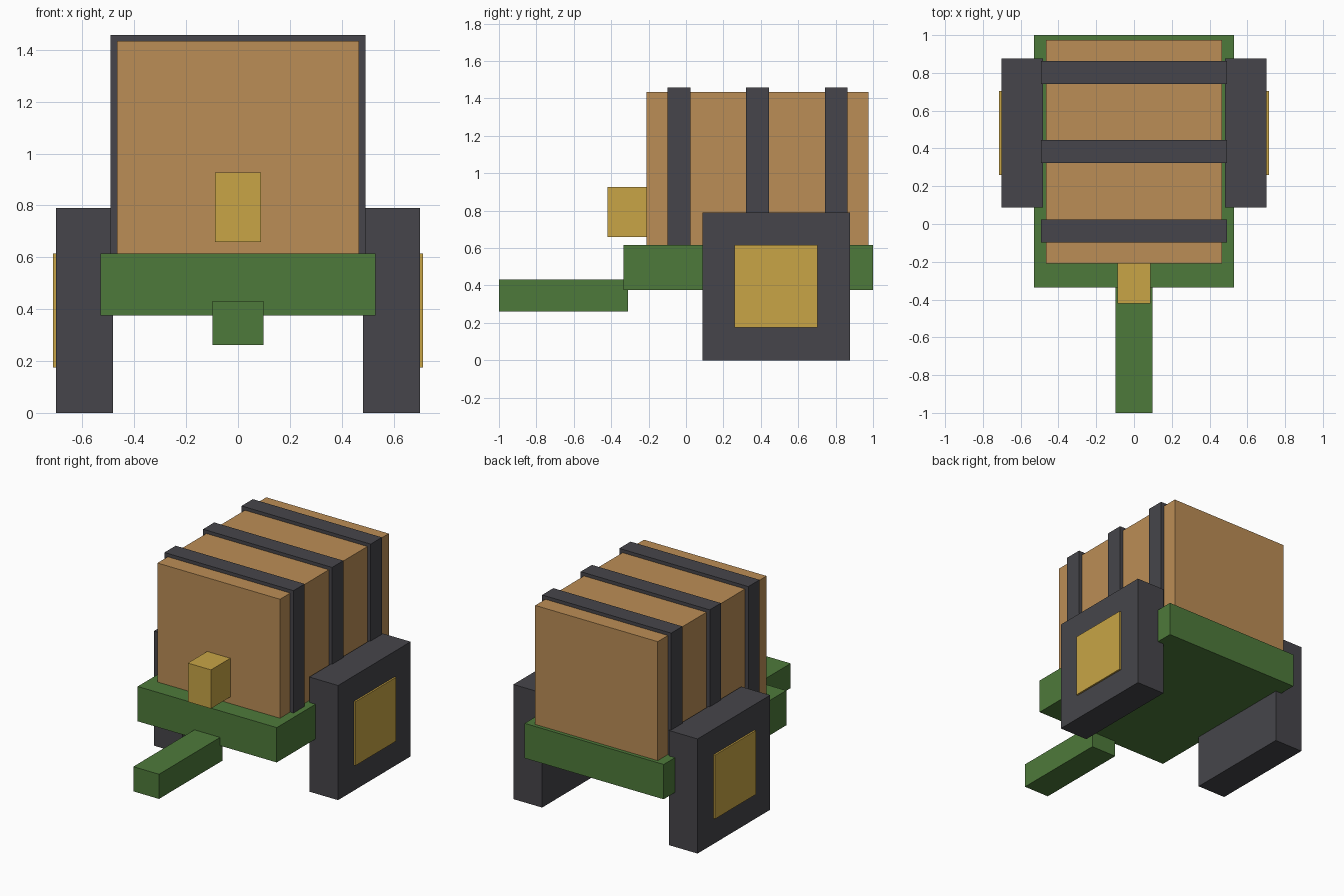
import bpy
from mathutils import Vector

cube = bpy.data.objects.get("Cube")
if cube:
    bpy.data.objects.remove(cube, do_unlink=True)


def material(name, rgb):
    mat = bpy.data.materials.new(name)
    mat.use_nodes = True
    color = (*rgb, 1)
    mat.diffuse_color = color
    mat.node_tree.nodes["Principled BSDF"].inputs["Base Color"].default_value = color
    return mat


wood = material("tan wood", (0.50, 0.27, 0.093))
green = material("green paint", (0.076, 0.195, 0.043))
iron = material("dark iron", (0.061, 0.06, 0.069))
brass = material("brass", (0.578, 0.376, 0.061))


def box(name, mat, x, y, z):
    """Box spanning the given (low, high) range on each axis."""
    low, high = (Vector(corner) for corner in zip(x, y, z))
    bpy.ops.mesh.primitive_cube_add(size=1, location=(low + high) / 2)
    obj = bpy.context.object
    obj.name = name
    obj.scale = high - low
    bpy.ops.object.transform_apply(location=False, rotation=False, scale=True)
    obj.data.materials.append(mat)
    return obj


# Cart bed and drawbar
box("cart_bed", green, (-0.53, 0.53), (-0.335, 1.0), (0.375, 0.615))
box("drawbar", green, (-0.098, 0.098), (-1.0, -0.31), (0.262, 0.432))

# Square cask with its tap
box("cask", wood, (-0.467, 0.467), (-0.21, 0.975), (0.6, 1.435))
box("tap", brass, (-0.088, 0.088), (-0.42, -0.205), (0.66, 0.927))

# Iron bands around the cask
for label, y in (("front", -0.037), ("middle", 0.383), ("rear", 0.803)):
    box(label + "_band", iron, (-0.492, 0.492), (y - 0.061, y + 0.061), (0.6, 1.458))

# Block wheels with raised hub plates
for label, side in (("left", 1), ("right", -1)):
    wheel_x = sorted((side * 0.483, side * 0.702))
    hub_x = sorted((side * 0.65, side * 0.714))
    box(label + "_wheel", iron, wheel_x, (0.087, 0.877), (0, 0.79))
    box(label + "_hub", brass, hub_x, (0.26, 0.703), (0.175, 0.615))
